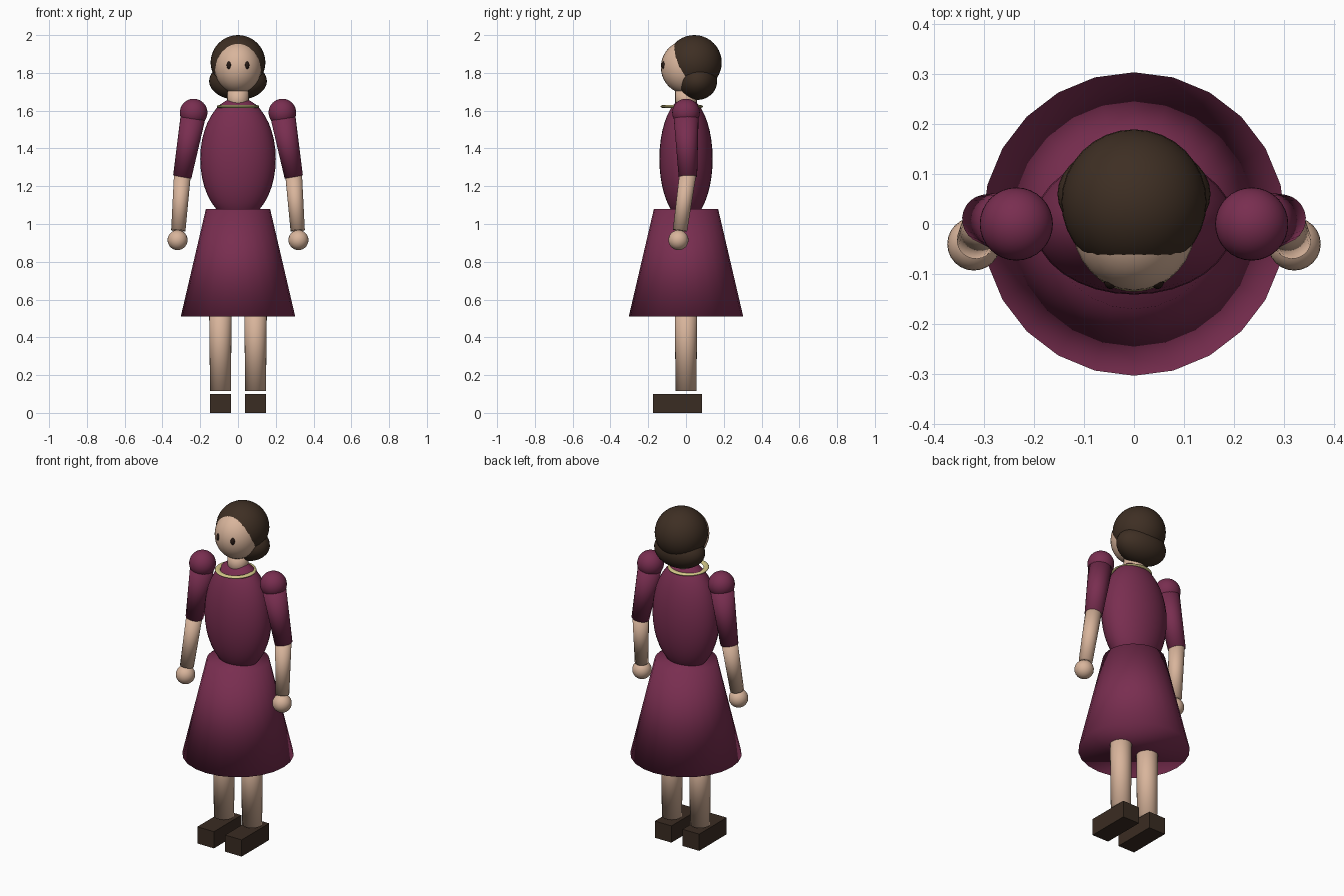
import bpy
from mathutils import Vector

cube = bpy.data.objects.get("Cube")
if cube:
    bpy.data.objects.remove(cube, do_unlink=True)


def material(name, rgb):
    mat = bpy.data.materials.new(name)
    mat.use_nodes = True
    color = (*rgb, 1)
    mat.diffuse_color = color
    shader = mat.node_tree.nodes["Principled BSDF"]
    shader.inputs["Base Color"].default_value = color
    shader.inputs["Roughness"].default_value = 0.8
    return mat


DRESS = material("plum fabric", (0.19, 0.027, 0.08))
SKIN = material("skin", (0.69, 0.46, 0.33))
HAIR = material("brown hair", (0.048, 0.028, 0.017))
SHOE = material("dark leather", (0.042, 0.025, 0.016))
GOLD = material("pale gold", (0.66, 0.58, 0.25))
EYE = material("dark eye", (0.02, 0.01, 0.007))


def finish(name, mat, smooth=True):
    obj = bpy.context.object
    obj.name = obj.data.name = name
    obj.data.materials.clear()
    obj.data.materials.append(mat)
    if smooth:
        bpy.ops.object.shade_smooth()
    return obj


def ball(name, center, radii, mat, segments=32, rings=20):
    bpy.ops.mesh.primitive_uv_sphere_add(
        segments=segments, ring_count=rings, radius=1, location=center)
    bpy.context.object.scale = radii
    return finish(name, mat)


def limb(name, start, end, r_start, r_end, mat, sides=24):
    """Tapered round piece running from start to end."""
    start, end = Vector(start), Vector(end)
    axis = end - start
    bpy.ops.mesh.primitive_cone_add(
        vertices=sides, radius1=r_start, radius2=r_end,
        depth=axis.length, location=(start + end) / 2)
    obj = bpy.context.object
    obj.rotation_mode = "QUATERNION"
    obj.rotation_quaternion = Vector((0, 0, 1)).rotation_difference(axis)
    return finish(name, mat)


# Head and hair
ball("face", (0, 0, 1.83), (0.124, 0.133, 0.14), SKIN)
ball("hair_cap", (0, 0.044, 1.855), (0.145, 0.145, 0.145), HAIR)
ball("hair_roll", (0, 0.06, 1.757), (0.153, 0.105, 0.1), HAIR)
limb("neck", (0, 0, 1.6), (0, 0, 1.72), 0.057, 0.057, SKIN)

# Dress
ball("bodice", (0, 0, 1.345), (0.2, 0.141, 0.325), DRESS)
limb("skirt", (0, 0, 0.51), (0, 0, 1.08), 0.303, 0.17, DRESS)

# Flattened necklace ring
bpy.ops.mesh.primitive_torus_add(
    major_radius=0.098, minor_radius=0.015, major_segments=32,
    minor_segments=10, location=(0, -0.022, 1.622))
bpy.context.object.scale.z = 0.5
finish("collar", GOLD)

# Paired parts
for side, s in (("left", 1), ("right", -1)):
    ball(f"{side}_eye", (s * 0.047, -0.114, 1.84), (0.013, 0.016, 0.022), EYE, 16, 10)

    shoulder = (s * 0.235, 0, 1.585)
    elbow = (s * 0.295, 0.01, 1.25)
    wrist = (s * 0.316, -0.032, 0.965)
    ball(f"{side}_puff", (s * 0.235, 0, 1.59), (0.073,) * 3, DRESS)
    limb(f"{side}_sleeve", shoulder, elbow, 0.067, 0.049, DRESS)
    limb(f"{side}_forearm", (s * 0.293, 0.012, 1.28), wrist, 0.045, 0.038, SKIN)
    ball(f"{side}_hand", (s * 0.32, -0.04, 0.915), (0.053,) * 3, SKIN, 24, 14)

    limb(f"{side}_leg", (s * 0.093, 0, 0.115), (s * 0.093, 0, 0.65), 0.055, 0.061, SKIN)
    bpy.ops.mesh.primitive_cube_add(size=1, location=(s * 0.092, -0.045, 0.05))
    bpy.context.object.scale = (0.11, 0.26, 0.1)
    finish(f"{side}_shoe", SHOE, smooth=False)
